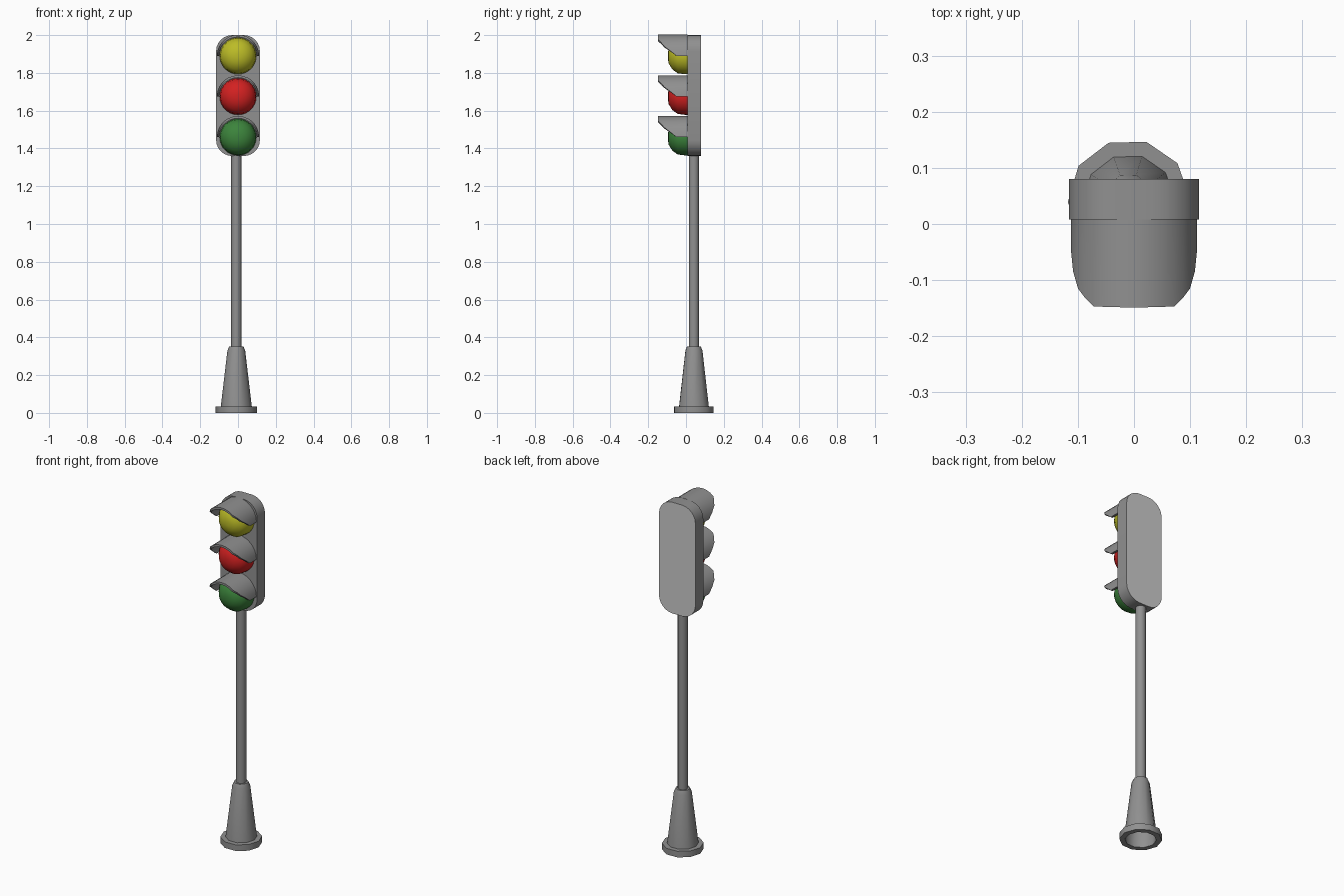
import bpy, bmesh
from math import sin, cos, pi, radians
from mathutils import Matrix

if "Cube" in bpy.data.objects:
    bpy.data.objects.remove(bpy.data.objects["Cube"])

LIGHTS = [("yellow", 1.89, (0.5, 0.5, 0.02, 1)),
          ("red", 1.675, (0.65, 0.015, 0.015, 1)),
          ("green", 1.46, (0.045, 0.23, 0.045, 1))]
DARK = (0.28, 0.28, 0.28, 1)
FACE_Y = 0.008


def material(name, color):
    mat = bpy.data.materials.new(name)
    mat.diffuse_color = color
    mat.use_nodes = True
    mat.node_tree.nodes["Principled BSDF"].inputs["Base Color"].default_value = mat.diffuse_color
    return mat


dark_grey = material("dark_grey", DARK)
light_grey = material("light_grey", (0.8, 0.8, 0.8, 1))


def finish(name, bm, angle=40, mat=dark_grey):
    bmesh.ops.recalc_face_normals(bm, faces=bm.faces)
    mesh = bpy.data.meshes.new(name)
    bm.to_mesh(mesh)
    bm.free()
    for p in mesh.polygons:
        p.use_smooth = True
    mesh.set_sharp_from_angle(angle=radians(angle))
    mesh.materials.append(mat)
    ob = bpy.data.objects.new(name, mesh)
    bpy.context.collection.objects.link(ob)
    return ob


def loft(bm, rings):
    """Bridge successive closed rings of points."""
    rows = [[bm.verts.new(p) for p in r] for r in rings]
    for a, b in zip(rows, rows[1:]):
        n = len(a)
        for i in range(n):
            j = (i + 1) % n
            bm.faces.new((a[i], a[j], b[j], b[i]))
    return rows


def lathe(profile, sides, cx=0, cy=0, turn=0):
    """Revolve (radius, height) points about z."""
    bm = bmesh.new()
    angles = [turn + 2 * pi * i / sides for i in range(sides)]
    rows = loft(bm, [[(cx + r * cos(a), cy + r * sin(a), z) for a in angles] for r, z in profile])
    return bm, rows


# Hollow flared base, open underneath
bm, rows = lathe([(0.08, 0.035), (0.08, 0), (0.109, 0), (0.109, 0.035), (0.082, 0.035),
                  (0.047, 0.33), (0.038, 0.352), (0.02, 0.352)], 10, -0.009, 0.042, radians(1.5))
finish("base", bm)

# Pole
bm, rows = lathe([(0.027, 0.33), (0.027, 1.38)], 12, -0.009, 0.042)
finish("pole", bm)

# Housing: rounded rectangle extruded in depth, with a lighter back panel
W, Z0, Z1, R = 0.116, 1.36, 2.0, 0.085
outline = []
for cx, cz, a0 in [(W - R, Z1 - R, 0), (R - W, Z1 - R, 90), (R - W, Z0 + R, 180), (W - R, Z0 + R, 270)]:
    for k in range(7):
        a = radians(a0 + 15 * k)
        outline.append((cx + R * cos(a), cz + R * sin(a)))
bm = bmesh.new()
front, back = loft(bm, [[(x, y, z) for x, z in outline] for y in (FACE_Y, 0.08)])
bm.faces.new(front)
bm.faces.new(back).material_index = 1
housing = finish("housing", bm)
housing.data.materials.append(light_grey)
for p in housing.data.polygons:
    p.material_index = 1 if p.normal.y > 0.9 and len(p.vertices) > 4 else 0


# How far the visor reaches forward at a given angle above horizontal
def reach(deg):
    pts = [(0, -0.05), (27, -0.115), (50, -0.147), (90, -0.149)]
    for (a0, y0), (a1, y1) in zip(pts, pts[1:]):
        if deg <= a1:
            return y0 + (y1 - y0) * (deg - a0) / (a1 - a0)
    return pts[-1][1]


for label, z, color in LIGHTS:
    # Lens dome, turned to face forward
    bm, rows = lathe([(0.097, 0), (0.097, 0.012), (0.092, 0.052), (0.072, 0.08),
                      (0.04, 0.1), (0.012, 0.104)], 32)
    bm.faces.new(rows[-1])
    M = Matrix.Translation((0, FACE_Y, z)) @ Matrix.Rotation(pi / 2, 4, 'X')
    bmesh.ops.transform(bm, matrix=M, verts=bm.verts)
    finish(label + "_lens", bm, 50, material(label, color))

    # Half-round visor with swept-back sides
    rings = []
    for deg in [0, 14, 27, 38, 50, 63, 77, 90, 103, 117, 130, 142, 153, 166, 180]:
        a = radians(deg)
        yf = reach(min(deg, 180 - deg))
        rings.append([(r * cos(a), y, z + r * sin(a))
                      for r, y in [(0.112, FACE_Y), (0.112, yf), (0.1, yf), (0.1, FACE_Y)]])
    bm = bmesh.new()
    rows = loft(bm, rings)
    bm.faces.new(rows[0])
    bm.faces.new(rows[-1])
    finish(label + "_visor", bm)
